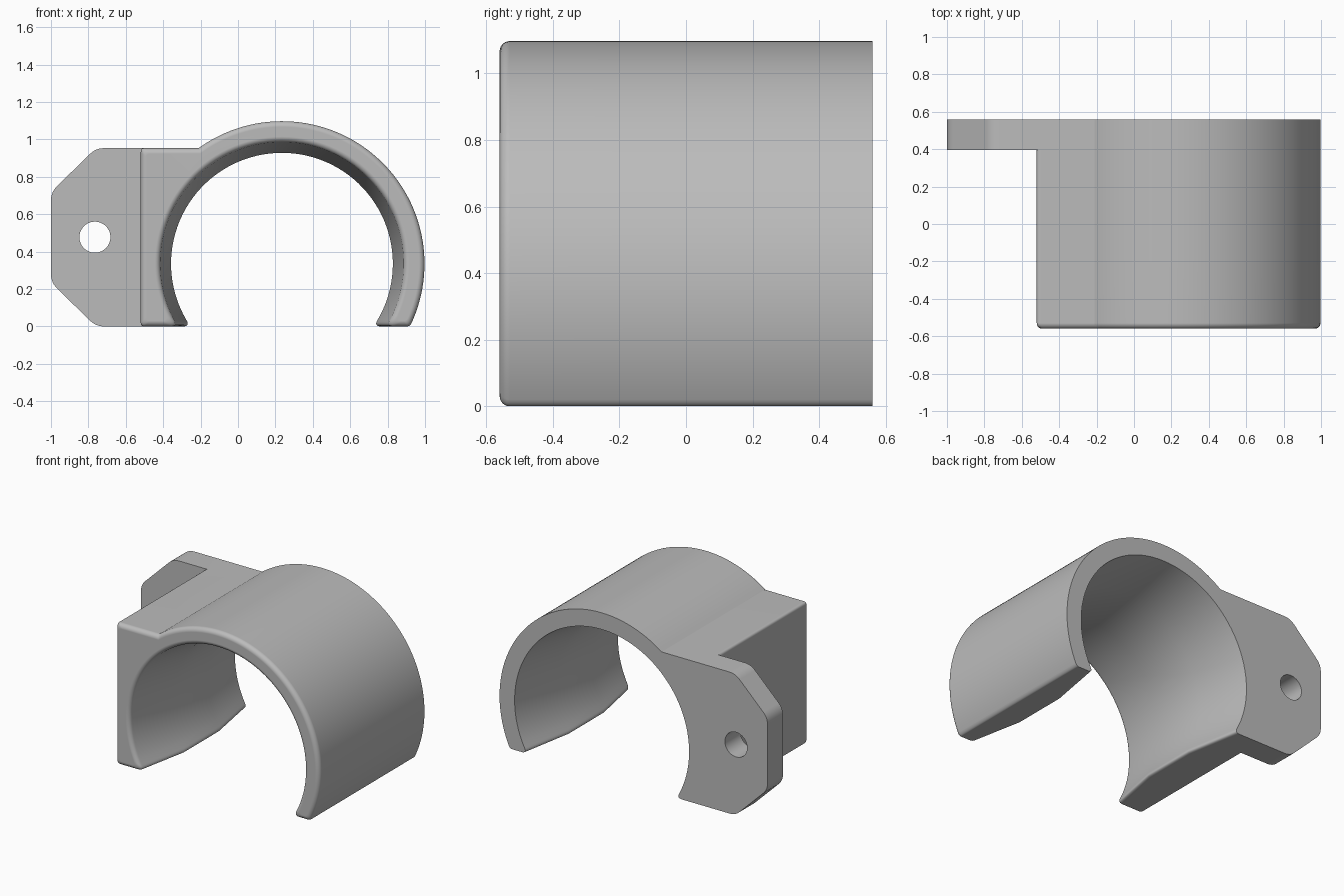
import bpy, bmesh
from math import sin, cos, pi, asin, sqrt
from mathutils import Vector

cube = bpy.data.objects.get("Cube")
if cube:
    bpy.data.objects.remove(cube, do_unlink=True)

CX, CZ = 0.235, 0.335          # ring centre
OUTER, THROAT, MOUTH = 0.762, 0.593, 0.65
LEFT, TOP = -0.52, 0.953       # side block limits
FRONT, BACK = -0.56, 0.56

grey = bpy.data.materials.new("plain grey")
grey.use_nodes = True
COLOUR = (0.5, 0.5, 0.5, 1)
grey.diffuse_color = COLOUR
grey.node_tree.nodes["Principled BSDF"].inputs["Base Color"].default_value = COLOUR


def arc(r, a, b, n):
    return [Vector((CX + r * cos(a + (b - a) * i / n), CZ + r * sin(a + (b - a) * i / n)))
            for i in range(n + 1)]


def round_corner(a, corner, b, n=8):
    """Points of a soft corner strictly between a and b."""
    return [a * (1 - t) ** 2 + corner * 2 * t * (1 - t) + b * t * t
            for t in (i / n for i in range(1, n))]


def soft_box_corner(corner, din, dout, size):
    a, b = corner - Vector(din) * size, corner + Vector(dout) * size
    return [a] + round_corner(a, corner, b, 6) + [b]


def section(r_in, d):
    """Closed outline of the clip, shrunk inwards by d."""
    ri, ro, tip = r_in + d, OUTER - d, 0.035
    # bore, left tip over the top to right tip
    low = asin((d + tip - CZ) / ri)
    bore = arc(ri, pi - low, low, 72)
    half = sqrt(ri * ri - (CZ - d) ** 2)
    left_tip, right_tip = Vector((CX - half, d)), Vector((CX + half, d))
    right_floor = right_tip + Vector((0.04, 0))
    left_floor = left_tip - Vector((0.04, 0))
    # outside, right tip up and over to the block
    rise = 0.02
    outside = arc(ro, asin((d + rise - CZ) / ro), pi - asin((TOP - d - CZ) / ro), 72)
    heel = Vector((CX + sqrt(ro * ro - (CZ - d) ** 2), d))
    heel_floor = heel - Vector((0.015, 0))
    pts = bore + round_corner(bore[-1], right_tip, right_floor) + [right_floor, heel_floor]
    pts += round_corner(heel_floor, heel, outside[0]) + outside
    pts += soft_box_corner(Vector((LEFT + d, TOP - d)), (-1, 0), (0, -1), 0.02)
    pts += soft_box_corner(Vector((LEFT + d, d)), (0, -1), (1, 0), 0.02)
    pts += [left_floor] + round_corner(left_floor, left_tip, bore[0])
    return pts


def loft(name, stations):
    """Skin matching (y, outline) sections and cap both ends."""
    bm = bmesh.new()
    rings = [[bm.verts.new((p.x, y, p.y)) for p in pts] for y, pts in stations]
    for r0, r1 in zip(rings, rings[1:]):
        for i in range(len(r0)):
            j = (i + 1) % len(r0)
            bm.faces.new((r0[i], r0[j], r1[j], r1[i]))
    bm.faces.new(rings[0])
    bm.faces.new(rings[-1])
    bmesh.ops.recalc_face_normals(bm, faces=bm.faces)
    mesh = bpy.data.meshes.new(name)
    bm.to_mesh(mesh)
    bm.free()
    mesh.materials.append(grey)
    ob = bpy.data.objects.new(name, mesh)
    bpy.context.collection.objects.link(ob)
    return ob


def combine(target, other, operation):
    mod = target.modifiers.new(operation, 'BOOLEAN')
    mod.operation, mod.object, mod.solver = operation, other, 'EXACT'
    bpy.context.view_layer.objects.active = target
    bpy.ops.object.modifier_apply(modifier=mod.name)
    bpy.data.objects.remove(other, do_unlink=True)


# Clip body: rounded front rim, bore narrowing to a straight throat
EDGE, STEPS = 0.03, 6
stations = []
for i in range(STEPS + 1):
    a = pi / 2 * i / STEPS
    stations.append((FRONT + EDGE * (1 - sin(a)), section(MOUTH, EDGE * (1 - cos(a)))))
stations.reverse()
stations = sorted(stations, key=lambda s: s[0])
third = (BACK - FRONT) / 6
stations += [(-third, section(THROAT, 0)), (third, section(THROAT, 0)), (BACK, section(MOUTH, 0))]
clip = loft("pipe_clip", stations)

# Mounting flange with clipped, softened corners
corners = [Vector(c) for c in ((-0.45, 0), (-0.76, 0), (-1, 0.235),
                               (-1, TOP - 0.235), (-0.76, TOP), (-0.45, TOP))]
outline = [corners[0]]
for p, c, n in zip(corners, corners[1:], corners[2:]):
    a, b = c + (p - c).normalized() * 0.045, c + (n - c).normalized() * 0.045
    outline += [a] + round_corner(a, c, b, 6) + [b]
outline.append(corners[-1])
flange = loft("mounting_flange", [(0.395, outline), (BACK, outline)])

# Screw hole
bpy.ops.mesh.primitive_cylinder_add(vertices=48, radius=0.083, depth=1,
                                    location=(-0.765, 0.5, 0.477), rotation=(pi / 2, 0, 0))
drill = bpy.context.object
drill.hide_render = True
drill.data.materials.append(grey)
combine(flange, drill, 'DIFFERENCE')
combine(clip, flange, 'UNION')

# Smooth curves, crisp edges
bpy.ops.object.select_all(action='DESELECT')
clip.select_set(True)
bpy.context.view_layer.objects.active = clip
bpy.ops.object.shade_smooth_by_angle(angle=pi / 6)
weighted = clip.modifiers.new("even_shading", 'WEIGHTED_NORMAL')
weighted.keep_sharp = True
